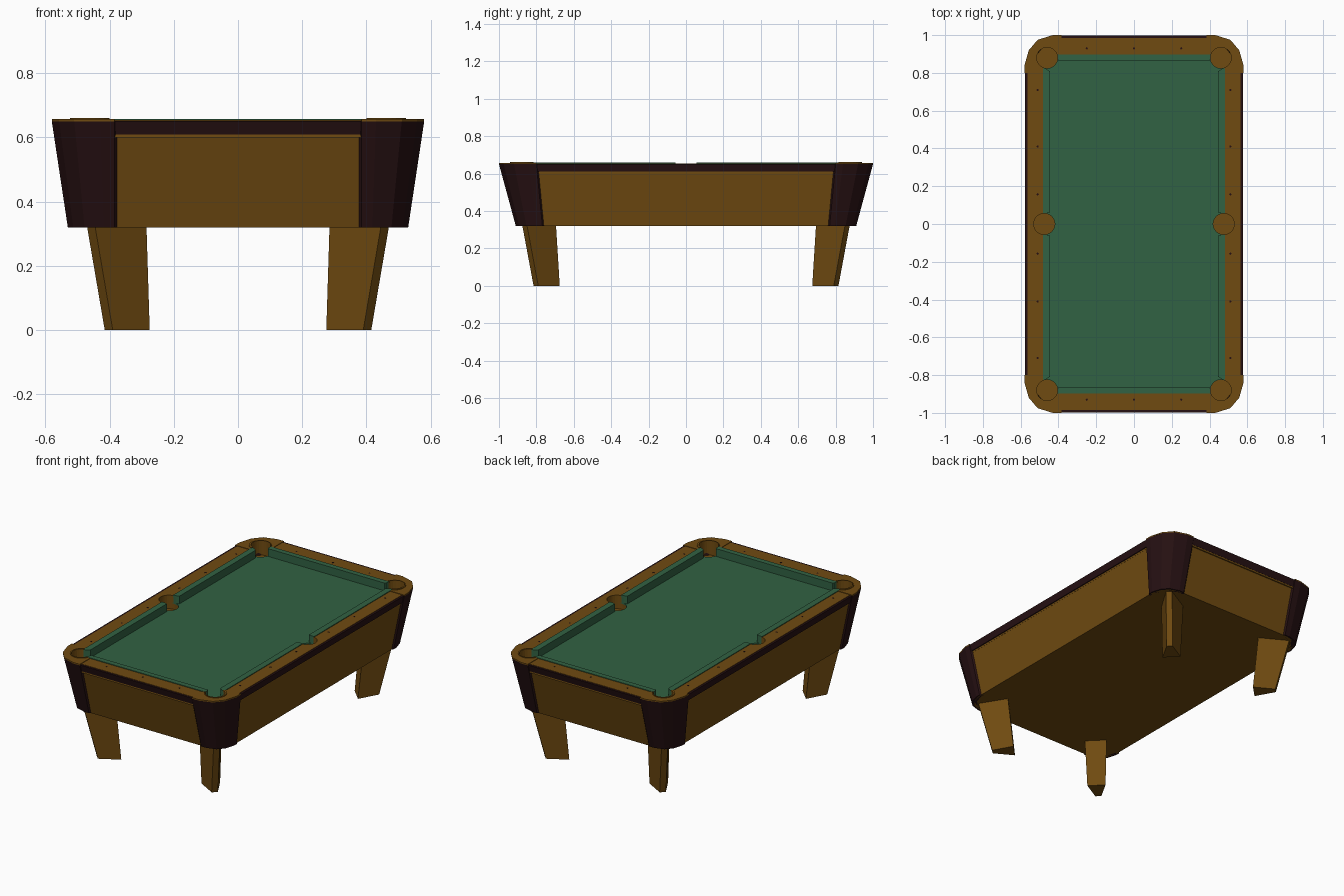
import bpy, bmesh, math

if "Cube" in bpy.data.objects:
    bpy.data.objects.remove(bpy.data.objects["Cube"])

def material(name, rgb):
    m = bpy.data.materials.new(name)
    m.diffuse_color = (*rgb, 1)
    m.use_nodes = True
    m.node_tree.nodes["Principled BSDF"].inputs["Base Color"].default_value = m.diffuse_color
    return m

WOOD = material("brown_wood", (0.162, 0.070, 0.0055))
DARK = material("dark_trim", (0.019, 0.0052, 0.006))
CLOTH = material("green_cloth", (0.031, 0.122, 0.056))

Z0, Z1 = 0.32, 0.652          # cabinet bottom and top
BED, RAIL = 0.61, 0.654       # cloth height and rail height
CORNER = [(0.58, 0.80), (0.58, 0.84), (0.557, 0.92), (0.51, 0.975), (0.43, 1.0), (0.385, 1.0)]
SIGNS = [(1, 1), (-1, 1), (-1, -1), (1, -1)]


def prism(name, low, high, z0, z1, mat):
    """Solid between two outlines with the same number of points."""
    bm = bmesh.new()
    a = [bm.verts.new((x, y, z0)) for x, y in low]
    b = [bm.verts.new((x, y, z1)) for x, y in high]
    bm.faces.new(a)
    bm.faces.new(b)
    n = len(a)
    for i in range(n):
        j = (i + 1) % n
        bm.faces.new((a[i], a[j], b[j], b[i]))
    bmesh.ops.recalc_face_normals(bm, faces=bm.faces)
    me = bpy.data.meshes.new(name)
    bm.to_mesh(me)
    bm.free()
    me.materials.append(mat)
    ob = bpy.data.objects.new(name, me)
    bpy.context.collection.objects.link(ob)
    return ob


def rect(x0, x1, y0, y1):
    return [(x0, y0), (x1, y0), (x1, y1), (x0, y1)]


def circle(cx, cy, r, n=24):
    return [(cx + r * math.cos(math.tau * i / n), cy + r * math.sin(math.tau * i / n)) for i in range(n)]


def flip(pts, s):
    return [(x * s[0], y * s[1]) for x, y in pts]


def corner_at(z, inset=0.0):
    """Rounded corner outline at a height; the cabinet tapers downwards."""
    t = (z - Z0) / (Z1 - Z0)
    out = []
    for x, y in CORNER:
        bx = 0.385 + (x - 0.385) * 0.145 / 0.195
        by = 0.768 + (y - 0.80) * 0.142 / 0.20
        out.append((bx + (x - bx) * t - inset, by + (y - by) * t - inset))
    return out


def outline(z, inset):
    pts = []
    for s in SIGNS:
        c = flip(corner_at(z, inset), s)
        pts += c if s[0] * s[1] > 0 else c[::-1]
    return pts


def cut(ob, cutters):
    bpy.context.view_layer.objects.active = ob
    for c in cutters:
        m = ob.modifiers.new("cut", 'BOOLEAN')
        m.operation = 'DIFFERENCE'
        m.solver = 'EXACT'
        m.object = c
        bpy.ops.object.modifier_apply(modifier=m.name)


# Cutters for the six pockets and the playing area
pockets = [(sx * 0.46, sy * 0.88) for sx, sy in SIGNS] + [(0.475, 0), (-0.475, 0)]
holes = []
for x, y in pockets:
    c = circle(x, y, 0.056)
    holes.append(prism("pocket_cutter", c, c, 0.57, 0.75, WOOD))
field = rect(-0.48, 0.48, -0.895, 0.895)
field_cutter = prism("field_cutter", field, field, 0.5, 0.8, WOOD)

# Cabinet body, cloth bed and rail frame
body = prism("cabinet", outline(Z0, 0.008), outline(0.604, 0.008), Z0, 0.604, WOOD)
cut(body, holes)
bed = rect(-0.49, 0.49, -0.905, 0.905)
cut(prism("cloth_bed", bed, bed, 0.602, BED, CLOTH), holes)
frame = outline(Z1, 0.015)
cut(prism("rail_frame", frame, frame, 0.60, RAIL, WOOD), [field_cutter] + holes)

# Dark trim under the rails
for s in (1, -1):
    prism("side_trim", flip(rect(0.54, 0.571, -0.80, 0.80), (s, 1)),
          flip(rect(0.54, 0.578, -0.80, 0.80), (s, 1)), BED, Z1, DARK)
    prism("end_trim", flip(rect(-0.386, 0.386, 0.96, 0.986), (1, s)),
          flip(rect(-0.386, 0.386, 0.96, 0.998), (1, s)), BED, Z1, DARK)

# Corners: dark casting, wooden cap, pocket rim, leg
arc = [math.radians(45 - 115 + 230 * i / 16) for i in range(17)]
rim = [(0.46 + 0.064 * math.cos(a), 0.876 + 0.064 * math.sin(a)) for a in arc]
rim += [(0.46 + 0.055 * math.cos(a), 0.88 + 0.055 * math.sin(a)) for a in reversed(arc)]
leg_low = [(0.275, 0.75), (0.35, 0.675), (0.415, 0.79), (0.39, 0.815)]
leg_high = [(0.285, 0.785), (0.375, 0.695), (0.47, 0.85), (0.445, 0.875)]
for s in SIGNS:
    low = corner_at(Z0) + corner_at(Z0, 0.02)[::-1]
    high = corner_at(Z1) + corner_at(Z1, 0.02)[::-1]
    prism("corner_casting", flip(low, s), flip(high, s), Z0, 0.651, DARK)
    cap = flip(CORNER + [(0.385, 0.895), (0.48, 0.895), (0.48, 0.80)], s)
    cut(prism("corner_cap", cap, cap, 0.65, 0.657, WOOD), holes)
    prism("pocket_rim", flip(rim, s), flip(rim, s), 0.652, 0.661, WOOD)
    prism("leg", flip(leg_low, s), flip(leg_high, s), 0.0, Z0 + 0.002, WOOD)

# Cushions with angled ends at the pockets
side = [(0.445, 0.062), (0.483, 0.05), (0.483, 0.835), (0.445, 0.808)]
end = [(-0.40, 0.865), (0.40, 0.865), (0.425, 0.898), (-0.425, 0.898)]
cushions = [prism("side_cushion", flip(side, s), flip(side, s), 0.605, 0.658, CLOTH) for s in SIGNS]
cushions += [prism("end_cushion", flip(end, (1, s)), flip(end, (1, s)), 0.605, 0.658, CLOTH) for s in (1, -1)]
for c in cushions:
    cut(c, holes)

# Rail sights
sights = [(sx * 0.51, sy * y) for sx, sy in SIGNS for y in (0.157, 0.41, 0.71)]
sights += [(x, y) for x in (-0.25, 0, 0.25) for y in (-0.93, 0.93)]
for x, y in sights:
    c = circle(x, y, 0.006, 8)
    prism("rail_sight", c, c, 0.65, RAIL + 0.001, DARK)

for c in holes + [field_cutter]:
    bpy.data.objects.remove(c)
